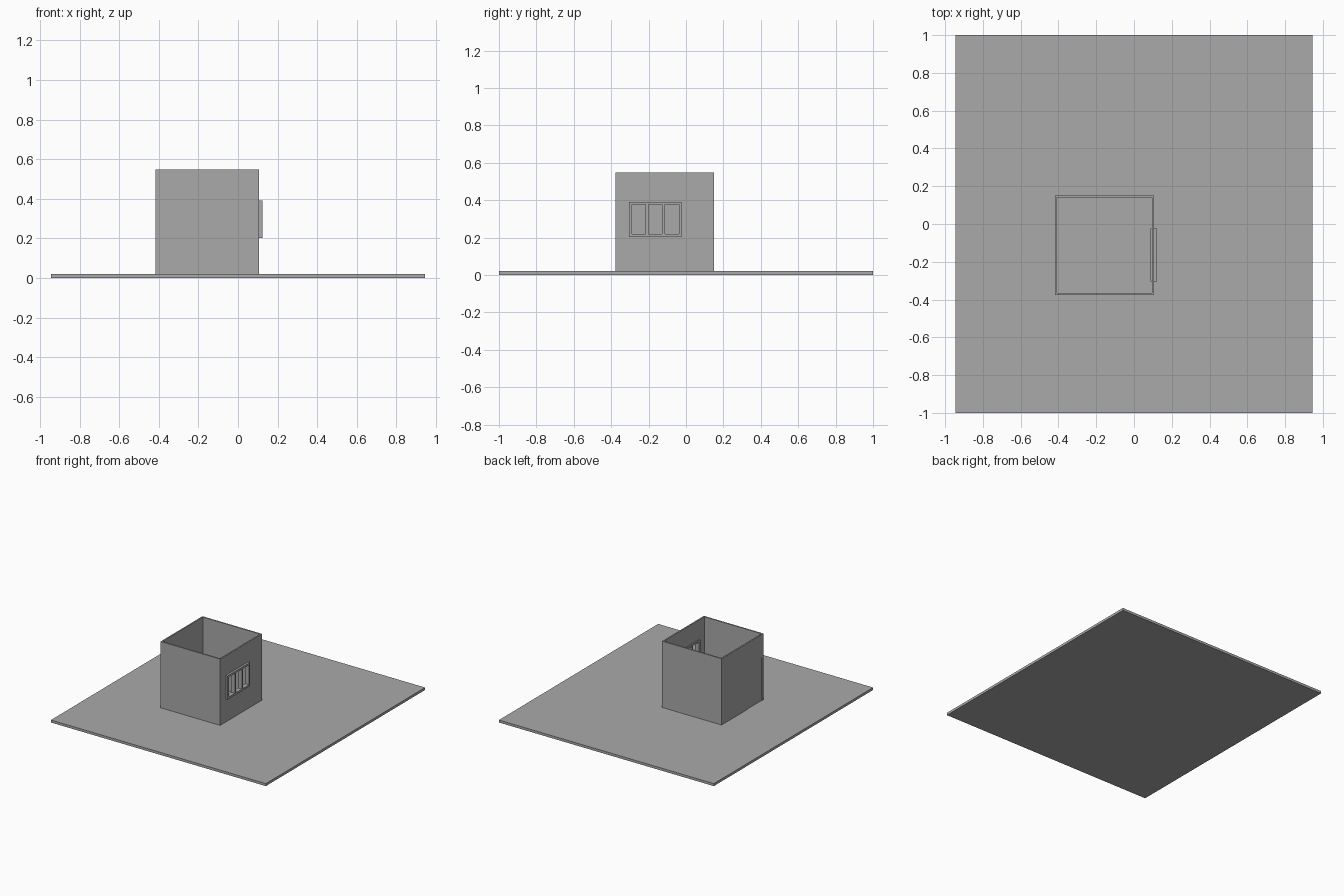
import bpy

cube = bpy.data.objects.get("Cube")
if cube:
    bpy.data.objects.remove(cube, do_unlink=True)

grey = bpy.data.materials.new("plain grey")
grey.use_nodes = True
colour = (0.4, 0.4, 0.4, 1)
grey.diffuse_color = colour
grey.node_tree.nodes["Principled BSDF"].inputs["Base Color"].default_value = colour


def box(name, x, y, z):
    """Box spanning the given (low, high) ranges."""
    spans = (x, y, z)
    bpy.ops.mesh.primitive_cube_add(size=1, location=[(a + b) / 2 for a, b in spans])
    ob = bpy.context.object
    ob.name = name
    ob.scale = [b - a for a, b in spans]
    bpy.ops.object.transform_apply(location=False, rotation=False, scale=True)
    ob.data.materials.append(grey)
    return ob


def cut(target, x, y, z):
    """Carve a box-shaped hole out of the target."""
    cutter = box("cutter", x, y, z)
    cutter.hide_render = True
    mod = target.modifiers.new("cut", "BOOLEAN")
    mod.operation = "DIFFERENCE"
    mod.solver = "EXACT"
    mod.object = cutter
    bpy.context.view_layer.objects.active = target
    bpy.ops.object.modifier_apply(modifier=mod.name)
    bpy.data.objects.remove(cutter, do_unlink=True)


GROUND = 0.02
TOP = 0.547
WALL = 0.011
X0, X1 = -0.418, 0.106
Y0, Y1 = -0.376, 0.15

# Ground slab
box("ground_slab", (-0.945, 0.945), (-1, 1), (0, GROUND))

# Open-topped room shell
walls = box("room_walls", (X0, X1), (Y0, Y1), (GROUND, TOP))
cut(walls, (X0 + WALL, X1 - WALL), (Y0 + WALL, Y1 - WALL), (0, 1))

# Window hole in the +x wall
frame_y, frame_z = (-0.305, -0.023), (0.203, 0.391)
cut(walls, (X1 - 0.05, X1 + 0.05), frame_y, frame_z)

# Doorway in the -x wall, closed by a thin leaf
door_y, door_z = (-0.355, -0.17), (GROUND, 0.362)
cut(walls, (X0 - 0.05, X0 + 0.05), door_y, (0, door_z[1]))
box("door_leaf", (X0 + 0.004, X0 + WALL - 0.003), door_y, door_z)

# Window frame with three open lights
frame = box("window_frame", (0.088, 0.123), frame_y, frame_z)
border, light = 0.015, 0.074
gap = (frame_y[1] - frame_y[0] - 2 * border - 3 * light) / 2
for i in range(3):
    y = frame_y[0] + border + i * (light + gap)
    cut(frame, (0, 0.2), (y, y + light), (frame_z[0] + border, frame_z[1] - border))
